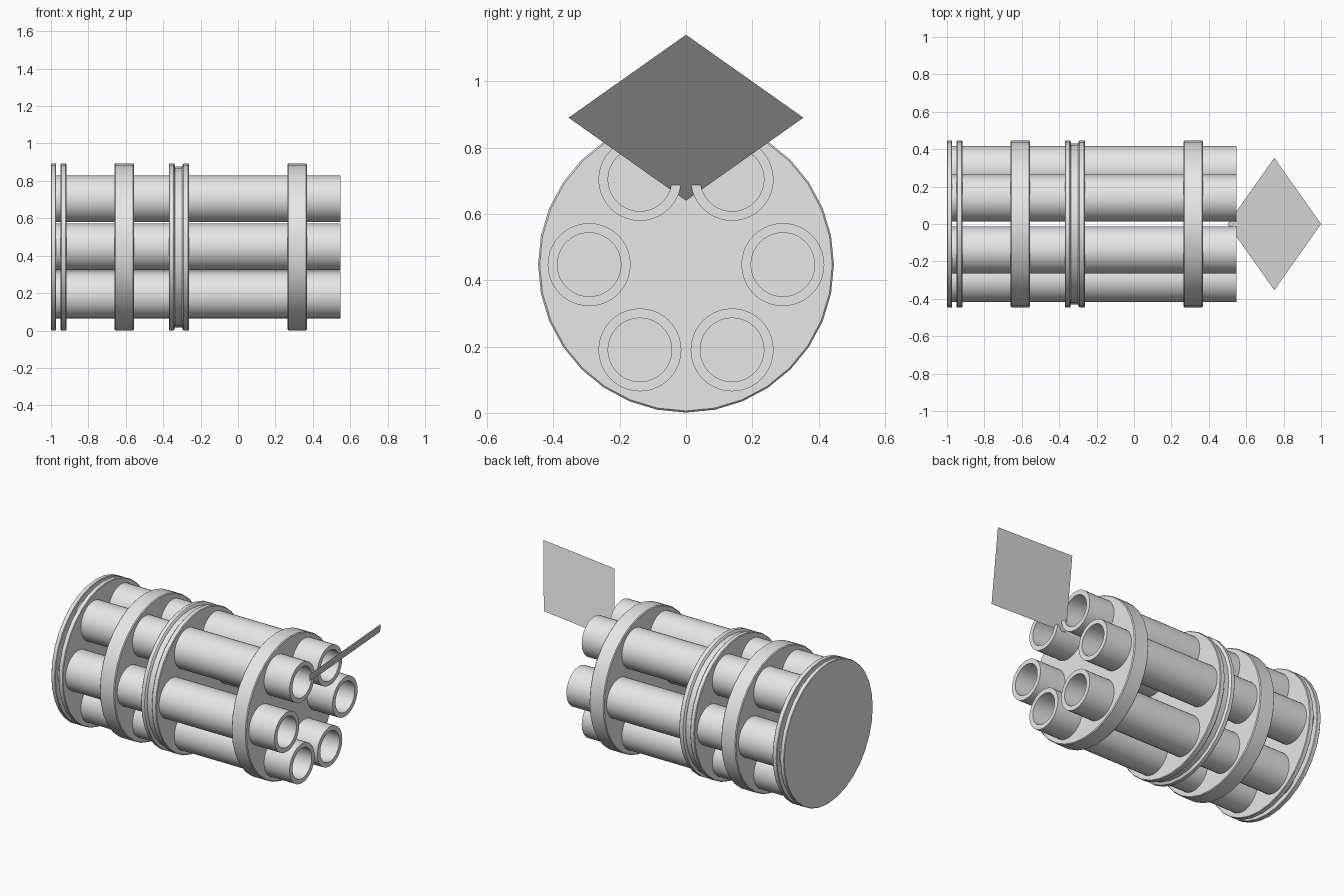
import bpy, bmesh, math

if "Cube" in bpy.data.objects:
    bpy.data.objects.remove(bpy.data.objects["Cube"])

AXIS_Z = 0.447   # height of the central axis
R = 0.446        # disc radius

grey = bpy.data.materials.new("light_grey")
grey.diffuse_color = (0.8, 0.8, 0.8, 1)
grey.use_nodes = True
grey.node_tree.nodes["Principled BSDF"].inputs["Base Color"].default_value = grey.diffuse_color


def finish(name, bm):
    me = bpy.data.meshes.new(name)
    bm.to_mesh(me)
    bm.free()
    me.materials.append(grey)
    ob = bpy.data.objects.new(name, me)
    bpy.context.collection.objects.link(ob)
    return ob


def lathe(name, profile, sides, y=0.0, z=AXIS_Z):
    """Revolve (x, radius) points around an axis parallel to x."""
    bm = bmesh.new()
    rings = []
    for x, r in profile:
        if r == 0:
            rings.append([bm.verts.new((x, y, z))] * sides)
            continue
        angles = [2 * math.pi * i / sides for i in range(sides)]
        rings.append([bm.verts.new((x, y + r * math.cos(a), z + r * math.sin(a))) for a in angles])
    for a, b in zip(rings, rings[1:]):
        for i in range(sides):
            j = (i + 1) % sides
            quad = list(dict.fromkeys((a[i], a[j], b[j], b[i])))
            bm.faces.new(quad)
    bmesh.ops.recalc_face_normals(bm, faces=bm.faces)
    ob = finish(name, bm)
    bpy.context.view_layer.objects.active = ob
    ob.select_set(True)
    bpy.ops.object.shade_smooth_by_angle(angle=math.radians(35))
    ob.select_set(False)
    return ob


def disc(name, x0, x1, bevel=0.005):
    lathe(name, [(x0, 0), (x0, R - bevel), (x0 + bevel, R),
                 (x1 - bevel, R), (x1, R - bevel), (x1, 0)], 32)


# end plates and clamp discs
disc("end_plate", -1.0, -0.972, 0.003)
disc("inner_end_plate", -0.948, -0.918, 0.003)
disc("rear_clamp", -0.66, -0.556)
disc("front_clamp", 0.265, 0.368)

# grooved middle clamp
b = 0.004
lathe("grooved_clamp", [
    (-0.37, 0), (-0.37, R - b), (-0.37 + b, R), (-0.34 - b, R), (-0.34, R - b),
    (-0.336, 0.43), (-0.299, 0.43),
    (-0.295, R - b), (-0.295 + b, R), (-0.262 - b, R), (-0.262, R - b), (-0.262, 0)], 32)

# six hollow barrels with rounded bore ends
OUTER, BORE, MUZZLE, DEPTH = 0.125, 0.096, 0.547, 0.3
barrel = [(-0.985, 0), (-0.985, OUTER), (MUZZLE, OUTER), (MUZZLE, BORE)]
for k in range(7):
    t = k * math.pi / 12
    r = BORE * math.cos(t) if k < 6 else 0
    barrel.append((MUZZLE - DEPTH - 0.06 * math.sin(t), r))
for side in (-1, 1):
    for label, y, dz in (("upper", 0.139, 0.257), ("middle", 0.292, 0.0), ("lower", 0.139, -0.257)):
        hand = "right" if side > 0 else "left"
        lathe(f"{label}_{hand}_barrel", barrel, 40, side * y, AXIS_Z + dz)

# tilted square sheet at the muzzle
bm = bmesh.new()
bm.faces.new([bm.verts.new(p) for p in (
    (0.5, 0, 0.64), (0.75, -0.354, 0.89), (1.0, 0, 1.14), (0.75, 0.354, 0.89))])
finish("tilted_sheet", bm)
